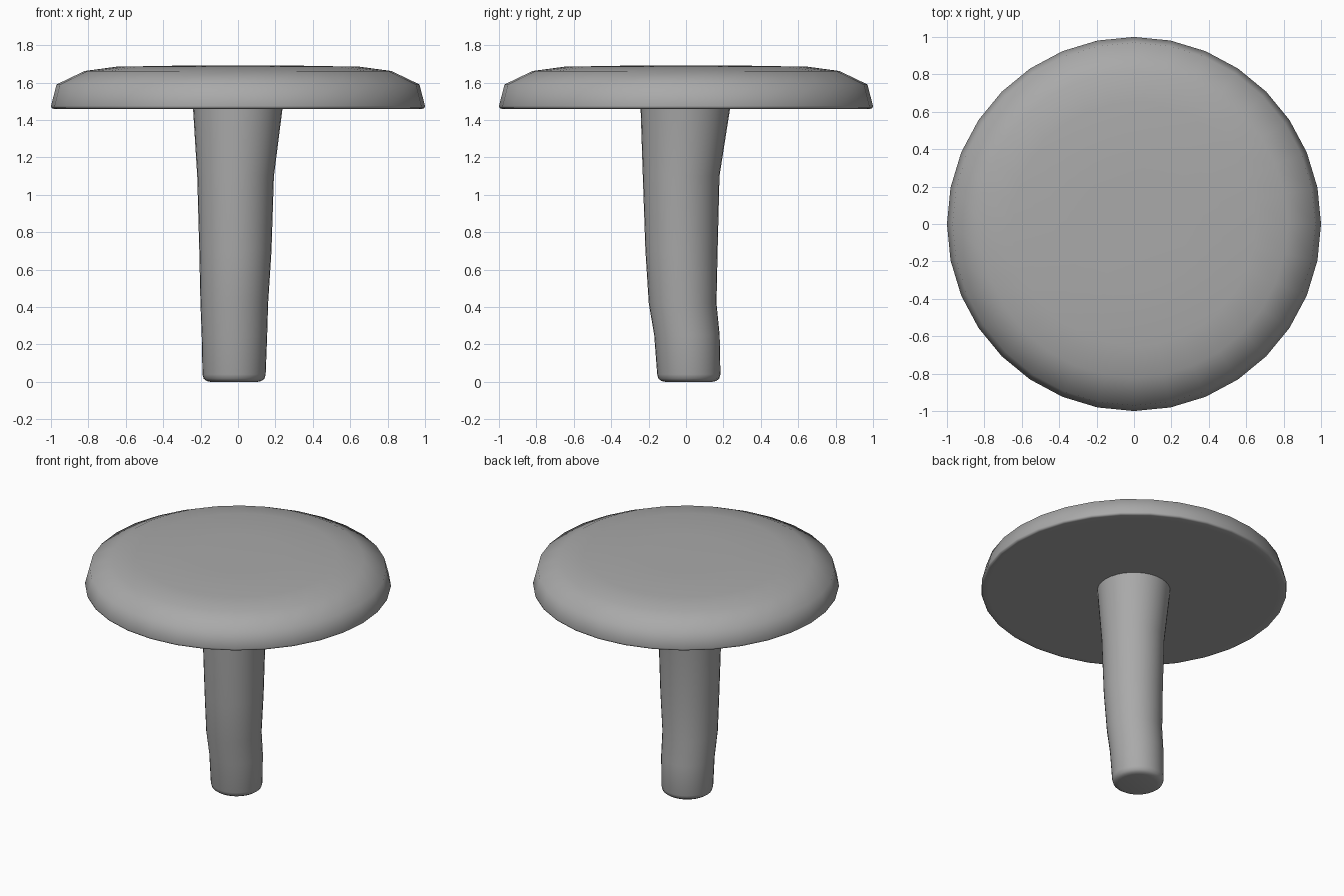
import bpy
import bmesh
from math import cos, sin, tau

cube = bpy.data.objects.get("Cube")
if cube:
    bpy.data.objects.remove(cube, do_unlink=True)

SIDES = 32

grey = bpy.data.materials.new("plain grey")
grey.use_nodes = True
colour = (0.4, 0.4, 0.4, 1)
grey.diffuse_color = colour
grey.node_tree.nodes["Principled BSDF"].inputs["Base Color"].default_value = colour


def loft(name, rings):
    """Skin a closed solid through circular rings (z, centre x, centre y, radius), bottom to top."""
    bm = bmesh.new()
    loops = []
    for z, cx, cy, r in rings:
        loops.append([bm.verts.new((cx + r * cos(tau * i / SIDES),
                                    cy + r * sin(tau * i / SIDES), z)) for i in range(SIDES)])
    for low, high in zip(loops, loops[1:]):
        for i in range(SIDES):
            j = (i + 1) % SIDES
            bm.faces.new((low[i], low[j], high[j], high[i]))
    bm.faces.new(loops[0][::-1])
    bm.faces.new(loops[-1])
    mesh = bpy.data.meshes.new(name)
    bm.to_mesh(mesh)
    bm.free()
    mesh.materials.append(grey)
    obj = bpy.data.objects.new(name, mesh)
    bpy.context.collection.objects.link(obj)
    bpy.ops.object.select_all(action='DESELECT')
    obj.select_set(True)
    bpy.context.view_layer.objects.active = obj
    bpy.ops.object.shade_smooth_by_angle(angle=1.0)
    return obj


# Wide domed cap with a softened lower rim and a flat underside
cap_profile = [(0.95, 1.46), (0.985, 1.46), (0.997, 1.464), (1.0, 1.475), (0.97, 1.59),
               (0.82, 1.662), (0.65, 1.685), (0.3, 1.691), (0.05, 1.692)]
loft("cap", [(z, 0, 0, r) for r, z in cap_profile])

# Slightly bent stem, flaring into the cap and rounded at the foot
foot = (-0.021, 0.015)
stem_rings = [(0.0, *foot, 0.125), (0.004, *foot, 0.145), (0.016, *foot, 0.162),
              (0.04, *foot, 0.169), (0.25, -0.019, 0.005, 0.175),
              (0.42, -0.02, -0.018, 0.181), (0.7, -0.014, -0.024, 0.193),
              (1.1, -0.013, -0.026, 0.205), (1.47, -0.001, -0.003, 0.24)]
loft("stem", stem_rings)
